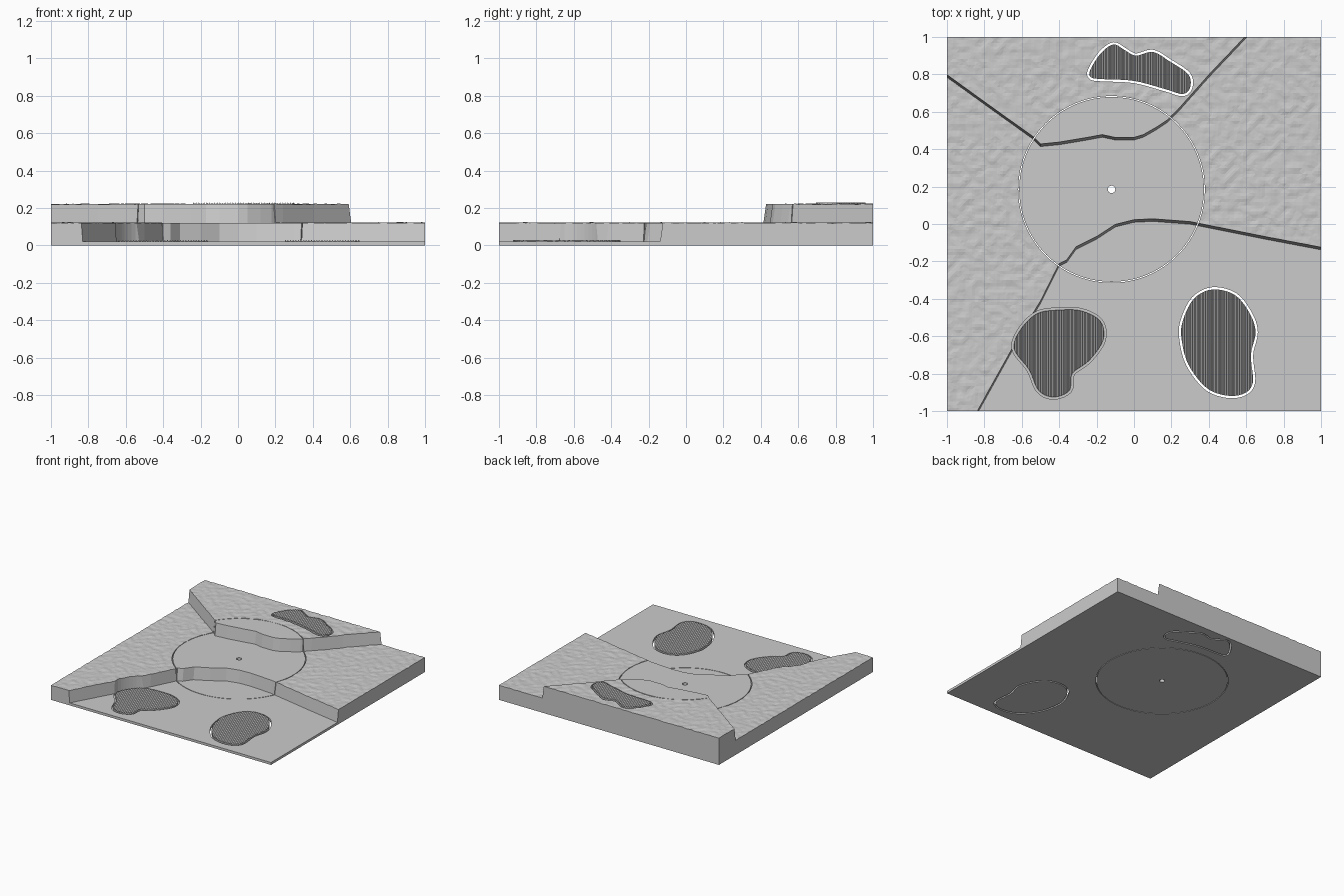
import bpy, bmesh, math
from mathutils import Vector, noise

cube = bpy.data.objects.get("Cube")
if cube:
    bpy.data.objects.remove(cube, do_unlink=True)

stone = bpy.data.materials.new("plain grey")
stone.use_nodes = True
grey = (0.6, 0.6, 0.6, 1)
stone.diffuse_color = grey
stone.node_tree.nodes["Principled BSDF"].inputs["Base Color"].default_value = grey

LOW, MID, HIGH = 0.02, 0.12, 0.22
CENTRE = (-0.12, 0.185)
GAP = 0.012


def finish(name, bm):
    bmesh.ops.recalc_face_normals(bm, faces=bm.faces)
    mesh = bpy.data.meshes.new(name)
    bm.to_mesh(mesh)
    bm.free()
    obj = bpy.data.objects.new(name, mesh)
    bpy.context.collection.objects.link(obj)
    mesh.materials.append(stone)
    return obj


def prism(name, outline, z0, z1, batter=0.0):
    """Extrude an outline; batter pushes the foot of the wall forward."""
    bm = bmesh.new()
    foot = [bm.verts.new((x, y - batter, z0)) for x, y in outline]
    head = [bm.verts.new((x, y, z1)) for x, y in outline]
    bm.faces.new(foot)
    bm.faces.new(head)
    n = len(outline)
    for i in range(n):
        j = (i + 1) % n
        bm.faces.new((foot[i], foot[j], head[j], head[i]))
    bmesh.ops.triangulate(bm, faces=[f for f in bm.faces if len(f.verts) > 4])
    return finish(name, bm)


def rough_slab(name, z0, z1, cells=120):
    """Square slab with a pitted top."""
    bm = bmesh.new()
    bmesh.ops.create_grid(bm, x_segments=cells, y_segments=cells, size=1)
    top = list(bm.faces)
    bottom = bmesh.ops.extrude_face_region(bm, geom=top, use_keep_orig=True)
    lower = {v for v in bottom["geom"] if isinstance(v, bmesh.types.BMVert)}
    for v in bm.verts:
        if v in lower:
            v.co.z = z0
        else:
            v.co.z = z1 + 0.005 * noise.noise(Vector((v.co.x * 25, v.co.y * 25, z1)))
    bmesh.ops.triangulate(bm, faces=bm.faces)
    return finish(name, bm)


def ridged_slab(name, z0, z1, pitch=0.014):
    """Slab whose top is a row of sharp ridges running front to back."""
    count = int(2 / pitch)
    profile = [(-1, z0)]
    for i in range(count):
        profile += [(-1 + i * pitch, z1), (-1 + (i + 0.5) * pitch, z1 + 0.009)]
    profile += [(-1 + count * pitch, z1), (-1 + count * pitch, z0)]
    bm = bmesh.new()
    face = bm.faces.new([bm.verts.new((x, -1, z)) for x, z in profile])
    ext = bmesh.ops.extrude_face_region(bm, geom=[face], use_keep_orig=True)
    moved = [v for v in ext["geom"] if isinstance(v, bmesh.types.BMVert)]
    bmesh.ops.translate(bm, verts=moved, vec=(0, 2, 0))
    bmesh.ops.triangulate(bm, faces=[f for f in bm.faces if len(f.verts) > 4])
    return finish(name, bm)


def boolean(obj, cutter, operation):
    mod = obj.modifiers.new("shape", 'BOOLEAN')
    mod.operation = operation
    mod.solver = 'MANIFOLD'
    mod.object = cutter
    bpy.context.view_layer.update()
    graph = bpy.context.evaluated_depsgraph_get()
    mesh = bpy.data.meshes.new_from_object(obj.evaluated_get(graph))
    obj.modifiers.clear()
    obj.data = mesh


def circle(radius, sides=96):
    return [(CENTRE[0] + radius * math.cos(math.tau * i / sides),
             CENTRE[1] + radius * math.sin(math.tau * i / sides)) for i in range(sides)]


def smooth_loop(points, steps=5):
    """Closed smooth curve through the points."""
    pts = [Vector(p) for p in points]
    n, out = len(pts), []
    for i in range(n):
        a, b, c, d = (pts[(i + k) % n] for k in (-1, 0, 1, 2))
        for s in range(steps):
            t = s / steps
            out.append(b + 0.5 * t * (c - a + t * (2 * a - 5 * b + 4 * c - d
                                                   + t * (3 * b - a - 3 * c + d))))
    return out


def widen(loop, amount):
    """Offset a clockwise loop outward."""
    n, out = len(loop), []
    for i, p in enumerate(loop):
        t = (loop[(i + 1) % n] - loop[i - 1]).normalized()
        out.append(p + Vector((-t.y, t.x)) * amount)
    return out


# Cliff lines, left to right, and the pads (clockwise)
upper_cliff = [(-1.2, .945), (-.75, .62), (-.54, .47), (-.5, .43), (-.4, .44), (-.25, .465),
               (-.17, .48), (-.1, .465), (0, .465), (.05, .48), (.12, .52), (.18, .56),
               (.24, .62), (.4, .8), (.78, 1.2)]
lower_cliff = [(-.95, -1.2), (-.6, -.57), (-.5, -.41), (-.4, -.21), (-.36, -.19), (-.31, -.12),
               (-.2, -.065), (-.1, 0), (0, .025), (.1, .03), (.3, .015), (.5, -.025),
               (.7, -.065), (1.2, -.16)]
back_pad = smooth_loop([(-.235, .82), (-.18, .91), (-.11, .96), (-.05, .93), (.01, .9),
                        (.1, .92), (.19, .87), (.29, .8), (.3, .73), (.26, .695),
                        (.17, .72), (0, .765), (-.18, .775), (-.23, .785)])
left_pad = smooth_loop([(.26, -.52), (.32, -.4), (.42, -.35), (.54, -.38), (.62, -.48),
                        (.65, -.58), (.625, -.7), (.635, -.85), (.58, -.91), (.48, -.915),
                        (.38, -.87), (.29, -.75), (.255, -.62)])
right_pad = smooth_loop([(-.52, -.48), (-.4, -.46), (-.28, -.465), (-.18, -.52), (-.165, -.62),
                         (-.24, -.73), (-.33, -.8), (-.345, -.89), (-.43, -.925), (-.51, -.89),
                         (-.56, -.78), (-.64, -.67), (-.61, -.57)])

# Cutters: round opening, pad openings, centre hole, and the two cliff regions
cutters = [prism("disc_cutter", circle(0.499), -1, 1),
           prism("back_pad_cutter", widen(back_pad, GAP), -1, 1),
           prism("left_pad_cutter", widen(left_pad, GAP), -1, 1),
           prism("right_pad_cutter", widen(right_pad, GAP), 0.008, 1)]
hole = prism("hole_cutter", circle(0.02, 24), -1, 1)
helpers = cutters + [hole]

square = [(-1, -1), (1, -1), (1, 1), (-1, 1)]
mid_region = lower_cliff + [(1.2, 1.2), (-1.2, 1.2), (-1.2, -1.2)]
high_region = upper_cliff + [(-1.2, 1.2)]

# Ground tiers, each with its matching layer of the round disc
tiers = [("low", None, 0, LOW), ("middle", mid_region, LOW, MID), ("high", high_region, MID, HIGH)]
for name, region, z0, z1 in tiers:
    disc = prism(name + "_disc_layer", circle(0.494), z0, z1)
    if region:
        ground = rough_slab(name + "_ground", z0 - 0.01, z1)
        cliff = prism(name + "_cliff_cutter", region, z0 - 0.015, z1 + 0.015, 0.018)
        helpers.append(cliff)
        for part in (ground, disc):
            boolean(part, cliff, 'INTERSECT')
    else:
        ground = prism(name + "_ground", square, z0, z1)
    for cutter in cutters:
        boolean(ground, cutter, 'DIFFERENCE')
    boolean(disc, hole, 'DIFFERENCE')

# Ridged pads set into the ground
for name, loop, z0, z1 in (("back_pad", back_pad, 0, HIGH), ("left_pad", left_pad, 0, LOW),
                           ("right_pad", right_pad, 0.004, LOW)):
    pad = ridged_slab(name, z0, z1)
    outline = prism(name + "_outline_cutter", loop, -1, 1)
    boolean(pad, outline, 'INTERSECT')
    helpers.append(outline)

for helper in helpers:
    bpy.data.objects.remove(helper, do_unlink=True)
